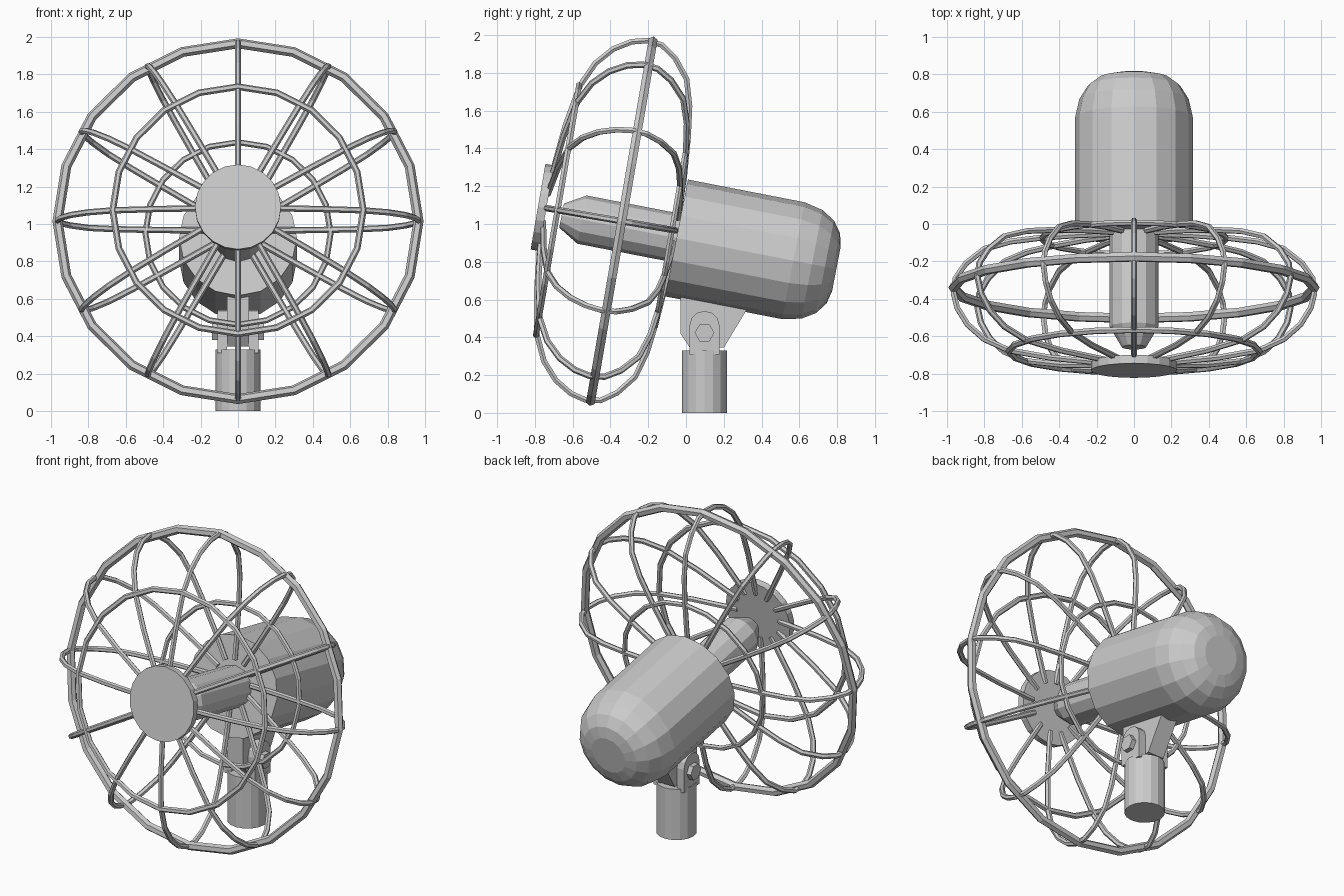
import bpy, bmesh, math
from mathutils import Matrix, Vector

if "Cube" in bpy.data.objects:
    bpy.data.objects.remove(bpy.data.objects["Cube"])


def frame(origin, tilt):
    # local +Z points forward (and slightly up) along the tilted fan axis
    return Matrix.Translation(origin) @ Matrix.Rotation(math.radians(90 - tilt), 4, 'X')


CAGE = frame((0, -0.34, 1.015), 9.8)
MOTOR = frame((0, -0.05, 0.926), 11)


def add(name, bm, mat=Matrix()):
    bmesh.ops.recalc_face_normals(bm, faces=bm.faces)
    me = bpy.data.meshes.new(name)
    bm.to_mesh(me)
    bm.free()
    ob = bpy.data.objects.new(name, me)
    bpy.context.collection.objects.link(ob)
    ob.matrix_world = mat
    return ob


def lathe(name, profile, n, mat=Matrix(), phase=0.0):
    # profile: (radius, height) pairs, capped at both ends
    bm = bmesh.new()
    rings = [[bm.verts.new((r * math.cos(phase + 2 * math.pi * i / n),
                            r * math.sin(phase + 2 * math.pi * i / n), h))
              for i in range(n)] for r, h in profile]
    for a, b in zip(rings, rings[1:]):
        for i in range(n):
            j = (i + 1) % n
            bm.faces.new((a[i], a[j], b[j], b[i]))
    bm.faces.new(rings[0])
    bm.faces.new(rings[-1])
    return add(name, bm, mat)


def plate(name, yz, x0, x1):
    # side outline extruded across x
    bm = bmesh.new()
    a, b = [[bm.verts.new((x, y, z)) for y, z in yz] for x in (x0, x1)]
    bm.faces.new(a)
    bm.faces.new(b)
    for i in range(len(yz)):
        j = (i + 1) % len(yz)
        bm.faces.new((a[i], a[j], b[j], b[i]))
    return add(name, bm)


def ring(name, radius, tube, f, up=0.0):
    bpy.ops.mesh.primitive_torus_add(major_radius=radius, minor_radius=tube,
                                     major_segments=20, minor_segments=6)
    ob = bpy.context.object
    ob.name = name
    ob.matrix_world = CAGE @ Matrix.Translation((0, up, f))


# cage rings
ring("main_cage_ring", 0.965, 0.027, 0)
ring("front_cage_ring", 0.67, 0.018, 0.345)
ring("rear_cage_ring", 0.495, 0.016, -0.27, -0.02)

# twelve bowed cage spokes
path = [(0.13, -0.29), (0.30, -0.285), (0.50, -0.27), (0.66, -0.25), (0.80, -0.21),
        (0.90, -0.13), (0.955, -0.05), (0.965, 0.03), (0.945, 0.11), (0.89, 0.20),
        (0.80, 0.28), (0.67, 0.34), (0.45, 0.38), (0.15, 0.41)]
curve = bpy.data.curves.new("spoke_path", 'CURVE')
curve.dimensions = '3D'
curve.bevel_depth = 0.017
curve.bevel_resolution = 1
curve.use_fill_caps = True
for k in range(12):
    a = math.radians(30 * k)
    sp = curve.splines.new('POLY')
    sp.points.add(len(path) - 1)
    for p, (r, f) in zip(sp.points, path):
        p.co = (r * math.cos(a), r * math.sin(a), f, 1)
    sp.use_smooth = False
spokes = bpy.data.objects.new("cage_spokes", curve)
bpy.context.collection.objects.link(spokes)
spokes.matrix_world = CAGE
bpy.context.view_layer.objects.active = spokes
bpy.ops.object.select_all(action='DESELECT')
spokes.select_set(True)
bpy.ops.object.convert(target='MESH')

# front badge disc
lathe("front_disc", [(0.23, 0.405), (0.23, 0.45)], 20, CAGE)

# motor housing with rounded back
lathe("motor_housing", [(0.315, 0), (0.315, -0.63), (0.293, -0.73), (0.25, -0.80),
                        (0.19, -0.845), (0.12, -0.862)], 16, MOTOR)

# shaft with tapered nose
lathe("shaft", [(0.13, -0.03), (0.13, 0.51), (0.065, 0.62)], 12, MOTOR)

# stand post
lathe("post", [(0.12, 0), (0.12, 0.33)], 16, Matrix.Translation((0, 0.098, 0)))

# fork cheeks with rounded tops, and hinge bolts
cheek = [(0.018, 0.31), (0.178, 0.31)] + [
    (0.098 + 0.08 * math.cos(math.radians(t)), 0.46 + 0.08 * math.sin(math.radians(t)))
    for t in range(0, 181, 30)]
for s, side in ((1, "right"), (-1, "left")):
    plate(side + "_fork_cheek", cheek, s * 0.06, s * 0.11)
    hexa = [(0.098 + 0.052 * math.cos(math.radians(60 * i)),
             0.424 + 0.052 * math.sin(math.radians(60 * i))) for i in range(6)]
    plate(side + "_hinge_bolt", hexa, s * 0.10, s * 0.14)

# bracket hanging from the motor into the fork
plate("tilt_bracket", [(-0.03, 0.66), (-0.03, 0.42), (0.02, 0.345), (0.20, 0.345),
                       (0.33, 0.56), (0.33, 0.64)], -0.058, 0.058)
